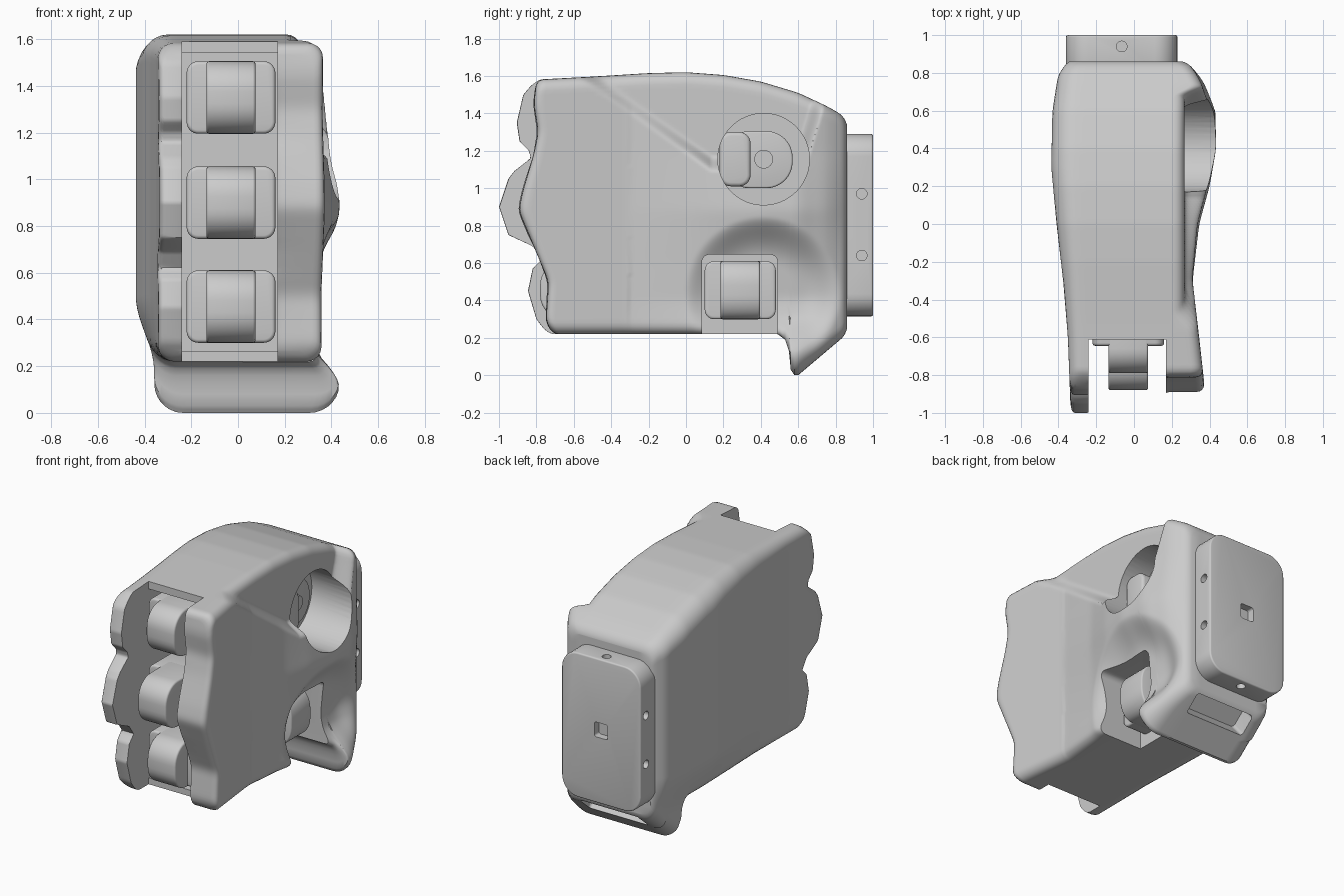
import bpy, bmesh, math
from mathutils import Matrix, Vector

if "Cube" in bpy.data.objects:
    bpy.data.objects.remove(bpy.data.objects["Cube"])


def lerp_table(table, v):
    if v <= table[0][0]:
        return table[0][1]
    for (a, fa), (b, fb) in zip(table, table[1:]):
        if v <= b:
            return fa + (fb - fa) * (v - a) / (b - a)
    return table[-1][1]


def soft_table(table, v, w=.05):
    """Table lookup averaged over a small window, for rounded curves."""
    return sum(lerp_table(table, v + w * i / 4) * (5 - abs(i)) for i in range(-4, 5)) / 25


def smooth(v):
    v = max(0.0, min(1.0, v))
    return v * v * (3 - 2 * v)


def corner(d, r):
    return 0 if d >= r else r - math.sqrt(max(0, r * r - (r - d) ** 2))


def finish(name, bm):
    bmesh.ops.recalc_face_normals(bm, faces=bm.faces)
    me = bpy.data.meshes.new(name)
    bm.to_mesh(me)
    bm.free()
    ob = bpy.data.objects.new(name, me)
    bpy.context.collection.objects.link(ob)
    return ob


def box(name, lo, hi, axis=1, r=0, rim=0, matrix=None):
    """Box rounded around one axis, with an optional small rim bevel."""
    bm = bmesh.new()
    bmesh.ops.create_cube(bm, size=1)
    for v in bm.verts:
        v.co = Vector([(a + b) / 2 + c * (b - a) for a, b, c in zip(lo, hi, v.co)])
    if r:
        es = [e for e in bm.edges if abs((e.verts[0].co - e.verts[1].co).normalized()[axis]) > .9]
        bmesh.ops.bevel(bm, geom=es, offset=r, segments=8, profile=.5, affect='EDGES')
    if rim:
        es = [e for e in bm.edges if e.calc_face_angle(0) > 1]
        bmesh.ops.bevel(bm, geom=es, offset=rim, segments=3, profile=.5, affect='EDGES')
    if matrix:
        bm.transform(matrix)
    return finish(name, bm)


def cyl(name, centre, r, depth, axis):
    bm = bmesh.new()
    bmesh.ops.create_cone(bm, cap_ends=True, segments=48, radius1=r, radius2=r, depth=depth)
    rot = {'X': Matrix.Rotation(math.pi / 2, 4, 'Y'), 'Z': Matrix()}[axis]
    bm.transform(Matrix.Translation(centre) @ rot)
    return finish(name, bm)


def cut(ob, cutters):
    for c in cutters:
        c.hide_render = True
        m = ob.modifiers.new("cut", 'BOOLEAN')
        m.operation, m.solver, m.object = 'DIFFERENCE', 'EXACT', c
        bpy.context.view_layer.objects.active = ob
        bpy.ops.object.modifier_apply(modifier=m.name)
        bpy.data.objects.remove(c)


# Outline tables of the housing
BOTTOM = [(-.75, .22), (.49, .22), (.53, .19), (.55, .13), (.56, .03), (.58, 0), (.6, 0), (.86, .22)]
TOP = [(-.75, 1.58), (-.5, 1.595), (-.2, 1.615), (0, 1.62), (.2, 1.605), (.4, 1.57), (.6, 1.51),
       (.75, 1.44), (.83, 1.395), (.86, 1.36)]
RIGHT = [(-.87, .375), (-.6, .345), (-.3, .31), (0, .345), (.2, .4), (.4, .435), (.6, .43), (.75, .37),
         (.83, .31), (.86, .27)]
LEFT = [(-1, .335), (-.6, .35), (-.3, .375), (0, .41), (.3, .438), (.6, .432), (.8, .4), (.86, .345)]
RIDGE = [(.12, 1.05), (.22, .9), (.4, .55), (.6, .7), (.88, 1.02), (1.2, .8), (1.5, .8)]
FRONT_R = [(.22, -.71), (.28, -.75), (.5, -.735), (.75, -.84), (.88, -.895), (.98, -.875), (1.18, -.815),
           (1.3, -.79), (1.45, -.815), (1.58, -.8)]
FRONT_L = [(.22, -.74), (.3, -.8), (.45, -.845), (.57, -.82), (.62, -.77), (.69, -.82), (.75, -.95), (.9, -1),
           (1.05, -.95), (1.09, -.92), (1.16, -.83), (1.2, -.84), (1.25, -.89), (1.35, -.905), (1.5, -.87),
           (1.57, -.81)]


def right_x(y, z):
    x = soft_table(RIGHT, y)
    if y > -.3 and x > .3:
        x = .3 + (x - .3) * soft_table(RIDGE, z)
    # recessed flat above the diagonal crease, ending in a lip behind the thumb well
    edge = max(1.58 - .706 * (y + .5), 1.13)
    k = smooth((z - edge) / .09 + .5) * smooth((.70 + .3 * (z - 1.3) - y) / .08)
    x += (min(x, .268) - x) * k
    # thumb scoop, fading out towards the lower guard
    d = math.hypot(y - .41, z - .43) / .42
    return x - .1 * smooth(1.2 * (1 - d * d)) * smooth((z - .08) / .25)


def point(y0, s, t, col):
    zb, zt = lerp_table(BOTTOM, y0) + s, soft_table(TOP, y0, .03) - s
    z = zb + t * (zt - zb)
    yf = soft_table(FRONT_R, z) if col < 2 else lerp_table(FRONT_L, z)
    y = y0 + (yf + .75) * max(0, -y0 / .75) ** 2
    db, dt = z - zb, zt - z
    if col < 2:
        r = .06 + .07 * (.22 - min(.22, zb)) / .22
        x = right_x(y, z) - s - corner(db, r) - corner(dt, .06)
        return (x if col == 0 else min(.19, x - .01), y, z)
    w = soft_table(LEFT, y)
    r = (w - .24) * .65
    w -= (w - .34) * smooth((.5 - z) / .32) * .8
    x = -w + s * .5 + corner(db, min(r, .09 if zb > .1 else .13)) + corner(dt, r)
    return (x if col == 3 else max(-.25, x + .01), y, z)


# Housing: lattice of stations (front to back), rows (bottom to top), columns (right to left)
stations = [(-.75, .045), (-.748, .028), (-.742, .014), (-.732, .005), (-.715, 0)]
stations += [(-.7 + .0125 * i, 0) for i in range(96)]
stations += [(y, 0) for y in (.5, .515, .53, .54, .55, .555, .56, .57, .58, .59, .6)]
stations += [(.61 + .01 * i, 0) for i in range(22)] + [(.835, 0), (.85, .008), (.86, .025)]
arc = [.08 * (1 - math.cos(a * math.pi / 14)) for a in range(7)]
rows = arc + [.08 + .84 * i / 100 for i in range(101)] + [1 - a for a in reversed(arc)]
bm = bmesh.new()
V = [[[bm.verts.new(point(y, s, t, c)) for c in range(4)] for t in rows] for y, s in stations]
J, K = len(stations) - 1, len(rows) - 1
for j in range(J):
    for k in range(K):
        for c in (0, 3):
            bm.faces.new((V[j][k][c], V[j + 1][k][c], V[j + 1][k + 1][c], V[j][k + 1][c]))
    for c in range(3):
        for k in (0, K):
            bm.faces.new((V[j][k][c], V[j + 1][k][c], V[j + 1][k][c + 1], V[j][k][c + 1]))
for k in range(K):
    for c in range(3):
        for j in (0, J):
            bm.faces.new((V[j][k][c], V[j][k + 1][c], V[j][k + 1][c + 1], V[j][k][c + 1]))
bmesh.ops.delete(bm, geom=[v for v in bm.verts if not v.link_faces], context='VERTS')
housing = finish("housing", bm)

# Openings: finger slot, inner cavity, thumb well, thumb key notch, lower back recess
tilt = Matrix.Translation((0, .745, .13)) @ Matrix.Rotation(math.radians(40), 4, 'X')
cut(housing, [
    box("slot_cutter", (-.24, -1.2, 0), (.17, -.612, 2)),
    box("cavity_cutter", (-.239, -.7, .262), (.169, -.3, 1.54)),
    cyl("well_cutter", (.4, .415, 1.155), .245, .62, 'X'),
    box("notch_cutter", (.02, .085, .1), (.8, .49, .645), 0, .04),
    box("recess_cutter", (-.24, -.01, -.05), (.2, .13, .12), 2, .02, 0, tilt),
])


# Keys: a rounded frame with a raised curved roller, facing -y locally
def key(name, matrix, inset):
    return [box(name + "_frame", (-.19, inset, -.155), (.19, .5, .155), 1, .05, .015, matrix),
            box(name + "_roller", (-.105, 0, -.156), (.105, .45, .156), 0, .13, .012, matrix)]


parts = [housing]
for i, (tip, z) in enumerate([(-.78, .455), (-.88, .9), (-.79, 1.35)]):
    parts += key("finger_key_%d" % (i + 1), Matrix.Translation((-.03, tip, z)), -.645 - tip)
parts += key("thumb_key", Matrix.Translation((.27, .29, .455)) @ Matrix.Rotation(math.pi / 2, 4, 'Z')
             @ Matrix.Diagonal((1, .7, 1, 1)), .14)

# Thumb stick inside the round well
parts += [box("stick_base", (.05, .2, 1.0), (.14, .57, 1.305), 0, .14, .01),
          box("stick_pad", (.05, .18, 1.01), (.22, .345, 1.3), 0, .06, .02),
          cyl("stick_cap", (.14, .415, 1.155), .05, .04, 'X')]

# Back mounting plug with screw holes and a square socket
plug = box("mount_plug", (-.36, .8, .315), (.23, 1, 1.29), 1, .12, .01)
cut(plug, [cyl("hole_cutter", (-.065, .94, z), .028, .08, 'Z') for z in (.315, 1.29)]
    + [cyl("hole_cutter", (x, .94, z), .028, .08, 'X') for x in (-.36, .23) for z in (.64, .97)]
    + [box("socket_cutter", (-.115, .95, .76), (-.015, 1.1, .86), 1, .015)])
parts.append(plug)

bpy.ops.object.select_all(action='DESELECT')
for ob in parts:
    ob.select_set(True)
bpy.context.view_layer.objects.active = housing
bpy.ops.object.shade_smooth_by_angle(angle=math.radians(40))
